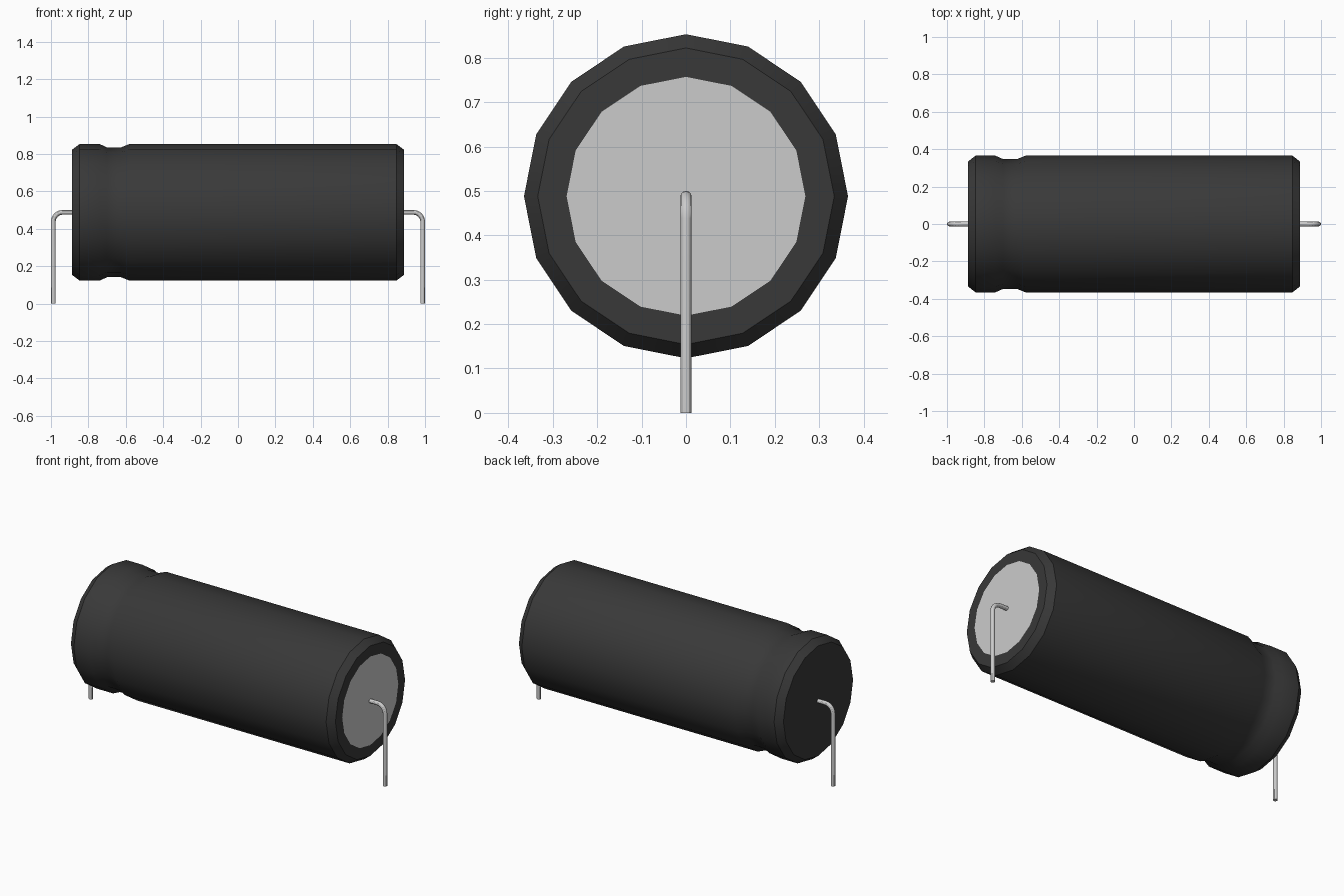
import bpy, bmesh, math
from mathutils import Matrix, Vector

if "Cube" in bpy.data.objects:
    bpy.data.objects.remove(bpy.data.objects["Cube"], do_unlink=True)

AXIS_Z = 0.488
WIRE_R = 0.0125


def material(name, rgb):
    m = bpy.data.materials.new(name)
    m.use_nodes = True
    m.diffuse_color = (*rgb, 1)
    m.node_tree.nodes["Principled BSDF"].inputs["Base Color"].default_value = (*rgb, 1)
    return m


black = material("black sleeve", (0.04, 0.04, 0.04))
silver = material("silver metal", (0.6, 0.6, 0.6))


def finish(name, bm, mats):
    bmesh.ops.recalc_face_normals(bm, faces=bm.faces)
    mesh = bpy.data.meshes.new(name)
    bm.to_mesh(mesh)
    bm.free()
    for m in mats:
        mesh.materials.append(m)
    ob = bpy.data.objects.new(name, mesh)
    bpy.context.collection.objects.link(ob)
    bpy.ops.object.select_all(action="DESELECT")
    ob.select_set(True)
    bpy.context.view_layer.objects.active = ob
    bpy.ops.object.shade_smooth_by_angle(angle=math.radians(30))
    return ob


def loft(bm, rings):
    """Skin a list of vertex rings and cap both ends."""
    n = len(rings[0])
    for a, b in zip(rings, rings[1:]):
        for i in range(n):
            j = (i + 1) % n
            bm.faces.new((a[i], a[j], b[j], b[i]))
    bm.faces.new(rings[0])
    bm.faces.new(rings[-1])


def ring(bm, centre, direction, radius, sides):
    """Circle across a direction lying in the XZ plane, starting off the Y axis."""
    side = Vector((0, 1, 0))
    up = direction.cross(side)
    return [bm.verts.new(centre + radius * (side * math.cos(t) + up * math.sin(t)))
            for t in (math.tau * i / sides for i in range(sides))]


# Can: turned profile of (x, radius) with chamfered ends and a crimp groove
profile = [(-0.888, 0.334), (-0.847, 0.365), (-0.74, 0.365), (-0.70, 0.347),
           (-0.625, 0.347), (-0.58, 0.365), (0.847, 0.365), (0.888, 0.334),
           (0.888, 0.269)]
bm = bmesh.new()
loft(bm, [ring(bm, Vector((x, 0, AXIS_Z)), Vector((1, 0, 0)), r, 16) for x, r in profile])
# Bare metal disc on the end inside the sleeve
for f in bm.faces:
    c = f.calc_center_median()
    f.material_index = int(c.x > 0.88 and abs(c.z - AXIS_Z) < 0.01 and len(f.verts) == 16)
finish("can", bm, [black, silver])


# Leads: straight out of each end, round bend, then down to the ground
def lead(name, sign):
    reach, bend = 1 - WIRE_R, 0.05
    stations = [(Vector((0.87, 0, AXIS_Z)), 0)]
    for k in range(7):
        a = math.pi / 2 * k / 6
        stations.append((Vector((reach - bend + bend * math.sin(a), 0,
                                 AXIS_Z - bend + bend * math.cos(a))), a))
    stations.append((Vector((reach, 0, 0)), math.pi / 2))
    bm = bmesh.new()
    loft(bm, [ring(bm, p, Vector((math.cos(a), 0, -math.sin(a))), WIRE_R, 12)
              for p, a in stations])
    bmesh.ops.transform(bm, matrix=Matrix.Diagonal((sign, 1, 1, 1)), verts=bm.verts)
    finish(name, bm, [silver])


lead("left_lead", 1)
lead("right_lead", -1)
